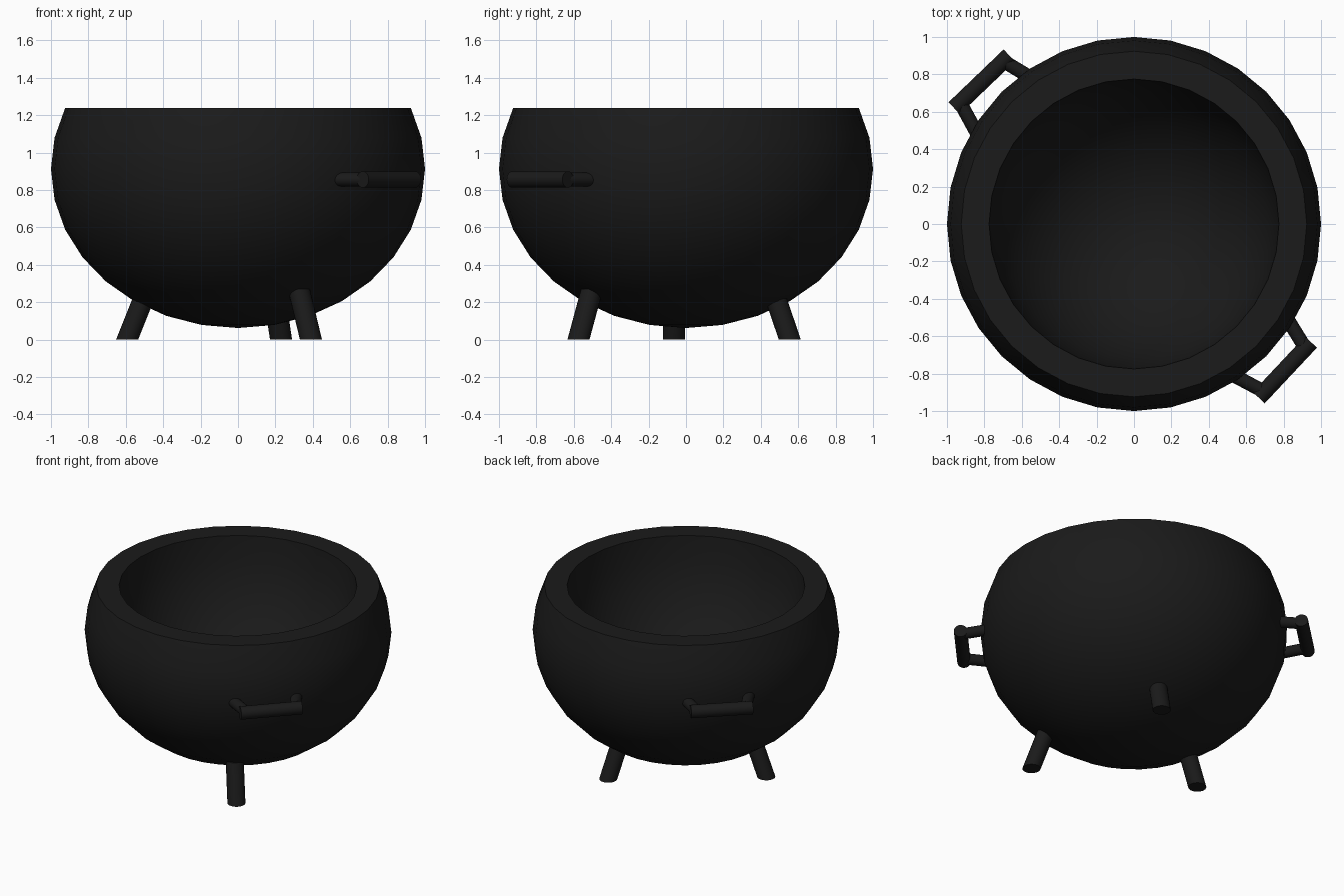
import bpy, bmesh, math
from mathutils import Vector

if "Cube" in bpy.data.objects:
    bpy.data.objects.remove(bpy.data.objects["Cube"])

iron = bpy.data.materials.new("black iron")
iron.diffuse_color = (0.0105, 0.0105, 0.0105, 1)
iron.use_nodes = True
iron.node_tree.nodes["Principled BSDF"].inputs["Base Color"].default_value = iron.diffuse_color
N = 24
UP = Vector((0, 0, 1))


def finish(name, bm):
    bmesh.ops.recalc_face_normals(bm, faces=bm.faces[:])
    me = bpy.data.meshes.new(name)
    bm.to_mesh(me)
    bm.free()
    me.materials.append(iron)
    ob = bpy.data.objects.new(name, me)
    bpy.context.collection.objects.link(ob)
    bpy.ops.object.select_all(action='DESELECT')
    ob.select_set(True)
    bpy.context.view_layer.objects.active = ob
    bpy.ops.object.shade_smooth_by_angle(angle=math.radians(35))
    return ob


def tube(bm, p, q, r, s=None, t=None):
    """Capped cylinder from p to q; s and t override the ring's plane."""
    d = (q - p).normalized()
    s = s or UP.cross(d).normalized()
    t = t or d.cross(s)
    rings = []
    for c in (p, q):
        rings.append([bm.verts.new(c + s * (r * math.cos(2 * math.pi * i / N))
                                   + t * (r * math.sin(2 * math.pi * i / N)))
                      for i in range(N)])
    for i in range(N):
        j = (i + 1) % N
        bm.faces.new((rings[0][i], rings[0][j], rings[1][j], rings[1][i]))
    for ring in rings:
        bm.faces.new(ring)


# Bowl: outer shell up to the flat rim, then down the rounded inside
RIM, STEP = 1.239, math.pi / 16


def shell(r, rz, cz, count):
    return [(r * math.cos(i * STEP - math.pi / 2),
             cz + rz * math.sin(i * STEP - math.pi / 2)) for i in range(count)]


outer = shell(1.0, 0.851, 0.913, 10) + [(math.cos(2 * STEP), RIM)]
profile = outer + shell(0.775, 0.88, RIM, 9)[::-1]
bm = bmesh.new()
verts = [bm.verts.new((r, 0, z)) for r, z in profile]
edges = [bm.edges.new(p) for p in zip(verts, verts[1:])]
bmesh.ops.spin(bm, geom=verts + edges, cent=(0, 0, 0), axis=(0, 0, 1),
               angle=2 * math.pi, steps=32, use_duplicate=False)
bmesh.ops.remove_doubles(bm, verts=bm.verts[:], dist=1e-4)
finish("bowl", bm)

# Legs: leaning inward, cut flat on the ground
for name, x, y, lx, ly in (("left_leg", -0.593, -0.065, 0.40, 0.03),
                           ("back_leg", 0.23, 0.555, -0.15, -0.34),
                           ("front_leg", 0.39, -0.575, -0.24, 0.27)):
    bm = bmesh.new()
    tube(bm, Vector((x, y, 0)), Vector((x + lx * 0.27, y + ly * 0.27, 0.27)),
         0.059, Vector((1, 0, 0)), Vector((0, 1, 0)))
    finish(name, bm)

# Handles: a thick grip on two thinner splayed arms, on opposite sides
R, HZ = 0.044, 0.856
for name, x, y, deg in (("right_handle", 0.8385, -0.81, -43.2),
                        ("left_handle", -0.8445, 0.792, 133.8)):
    a = math.radians(deg)
    u = Vector((math.cos(a), math.sin(a), 0))
    t = UP.cross(u)
    mid = Vector((x, y, HZ)) - u * R
    bm = bmesh.new()
    tube(bm, mid - t * 0.204, mid + t * 0.204, R)
    for side in (-1, 1):
        tube(bm, mid + t * (0.16 * side),
             mid - u * 0.22 + t * (0.22 * side), 0.037)
    finish(name, bm)
